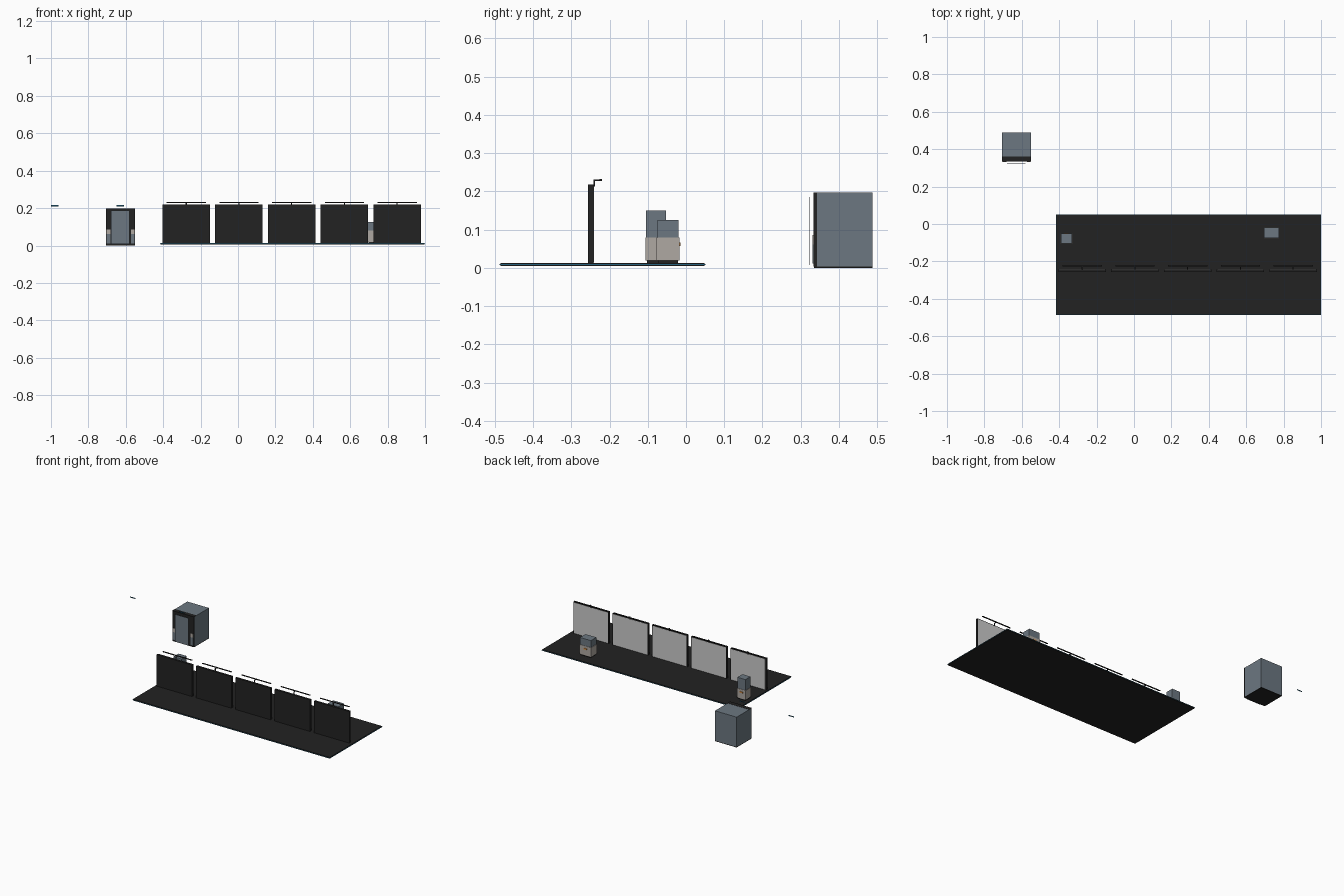
import bpy

cube = bpy.data.objects.get("Cube")
if cube:
    bpy.data.objects.remove(cube, do_unlink=True)


def material(name, rgb):
    m = bpy.data.materials.new(name)
    m.use_nodes = True
    color = (*rgb, 1)
    m.diffuse_color = color
    m.node_tree.nodes["Principled BSDF"].inputs["Base Color"].default_value = color
    return m


black = material("black", (0.016, 0.016, 0.016))
glass = material("blue grey glass", (0.15, 0.186, 0.22))
stone = material("warm stone", (0.43, 0.395, 0.36))
white = material("pale panel", (0.6, 0.6, 0.6))
blue = material("teal blue", (0.02, 0.13, 0.22))
orange = material("orange", (0.6, 0.25, 0.06))


def box(name, x, y, z, mat):
    """Box from (min, max) ranges on each axis."""
    spans = (x, y, z)
    bpy.ops.mesh.primitive_cube_add(size=1, location=[(a + b) / 2 for a, b in spans])
    ob = bpy.context.object
    ob.name = name
    ob.scale = [b - a for a, b in spans]
    bpy.ops.object.transform_apply(location=False, rotation=False, scale=True)
    ob.data.materials.append(mat)
    return ob


def sheet(name, x, y, z, mat):
    """Upright zero-thickness sheet facing the front."""
    mesh = bpy.data.meshes.new(name)
    verts = [(x[0], y, z[0]), (x[1], y, z[0]), (x[1], y, z[1]), (x[0], y, z[1])]
    mesh.from_pydata(verts, [], [(0, 1, 2, 3)])
    mesh.materials.append(mat)
    ob = bpy.data.objects.new(name, mesh)
    bpy.context.collection.objects.link(ob)


# Floor slab with a thin blue rim
box("floor", (-0.415, 0.998), (-0.485, 0.049), (0.005, 0.013), black)
box("floor_rim", (-0.417, 1.0), (-0.487, 0.051), (0.008, 0.01), blue)

# Row of display walls, each with a pale back face and a lamp on top
for i in range(5):
    c = -0.277 + i * 0.282
    box(f"wall_{i}", (c - 0.127, c + 0.127), (-0.256, -0.242), (0.013, 0.218), black)
    box(f"wall_face_{i}", (c - 0.123, c + 0.123), (-0.242, -0.2405), (0.014, 0.214), white)
    box(f"lamp_stem_{i}", (c - 0.003, c + 0.003), (-0.242, -0.238), (0.213, 0.231), black)
    box(f"lamp_arm_{i}", (c - 0.003, c + 0.003), (-0.242, -0.222), (0.228, 0.231), black)
    box(f"lamp_bar_{i}", (c - 0.105, c + 0.105), (-0.226, -0.219), (0.228, 0.232), black)


# Glass display cases on stone plinths
def display_case(name, x, y, top):
    def grow(span, d):
        return (span[0] - d, span[1] + d)
    box(name + "_foot", grow(x, -0.002), grow(y, -0.002), (0.013, 0.02), black)
    box(name + "_plinth", grow(x, 0.002), grow(y, 0.002), (0.02, 0.08), stone)
    box(name + "_glass", x, y, (0.08, top), glass)
    mid = (x[0] + x[1]) / 2
    box(name + "_tag", (mid - 0.012, mid + 0.012), (y[1], y[1] + 0.004), (0.057, 0.066), orange)


display_case("tall_case", (-0.39, -0.332), (-0.104, -0.052), 0.15)
display_case("wide_case", (0.696, 0.774), (-0.075, -0.019), 0.125)

# Separate booth
box("booth_base", (-0.705, -0.55), (0.335, 0.488), (0, 0.004), black)
box("booth_body", (-0.705, -0.55), (0.342, 0.488), (0.004, 0.197), glass)
box("booth_front", (-0.705, -0.55), (0.333, 0.342), (0.004, 0.197), black)
box("booth_roof_edge", (-0.705, -0.55), (0.333, 0.36), (0.197, 0.198), black)
for side, (a, b) in {"right": (-0.702, -0.682), "left": (-0.573, -0.553)}.items():
    box(f"booth_{side}_lower_pane", (a, b), (0.331, 0.333), (0.012, 0.062), glass)
    box(f"booth_{side}_ledge", (a, b), (0.331, 0.333), (0.062, 0.086), stone)

# Booth door and small blue signs
box("booth_door", (-0.678, -0.58), (0.321, 0.323), (0.008, 0.186), glass)
for name, c in (("outer_sign", -0.98), ("door_sign", -0.629)):
    sheet(name, (c - 0.02, c + 0.02), 0.32, (0.209, 0.216), blue)
